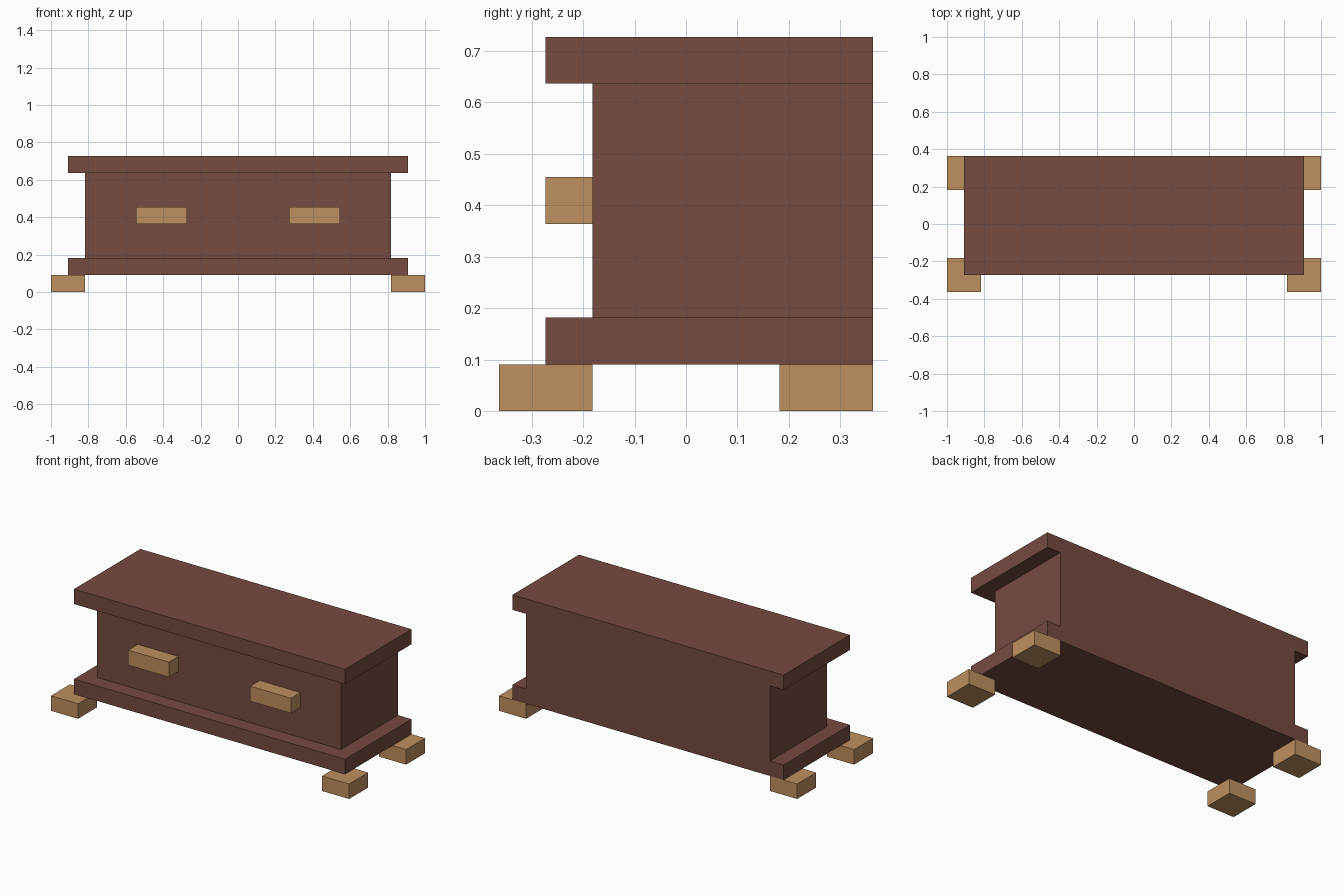
import bpy
import bmesh
from mathutils import Matrix, Vector

if "Cube" in bpy.data.objects:
    bpy.data.objects.remove(bpy.data.objects["Cube"], do_unlink=True)

U = 1 / 11  # the chest is laid out on a grid of this step


def make_material(name, color):
    mat = bpy.data.materials.new(name)
    mat.use_nodes = True
    mat.diffuse_color = color
    mat.node_tree.nodes["Principled BSDF"].inputs["Base Color"].default_value = color
    return mat


dark_wood = make_material("dark red-brown wood", (0.181, 0.070, 0.053, 1))
light_wood = make_material("light tan wood", (0.515, 0.279, 0.114, 1))


def box(name, low, high, mat):
    """Box between two corners given in grid steps."""
    low, high = Vector(low) * U, Vector(high) * U
    size = high - low
    bm = bmesh.new()
    bmesh.ops.create_cube(bm, size=1, matrix=Matrix.Diagonal((*size, 1)))
    mesh = bpy.data.meshes.new(name)
    bm.to_mesh(mesh)
    bm.free()
    mesh.materials.append(mat)
    obj = bpy.data.objects.new(name, mesh)
    obj.location = (low + high) / 2
    bpy.context.collection.objects.link(obj)
    return obj


# Body between two overhanging boards, all flush at the back
box("base_board", (-10, -3, 1), (10, 4, 2), dark_wood)
box("chest_body", (-9, -2, 2), (9, 4, 7), dark_wood)
box("top_board", (-10, -3, 7), (10, 4, 8), dark_wood)

# Feet and front handles on both sides
for side, x_foot, x_handle in (("left", 9, 3), ("right", -11, -6)):
    box(f"front_{side}_foot", (x_foot, -4, 0), (x_foot + 2, -2, 1), light_wood)
    box(f"back_{side}_foot", (x_foot, 2, 0), (x_foot + 2, 4, 1), light_wood)
    box(f"{side}_handle", (x_handle, -3, 4), (x_handle + 3, -2, 5), light_wood)
